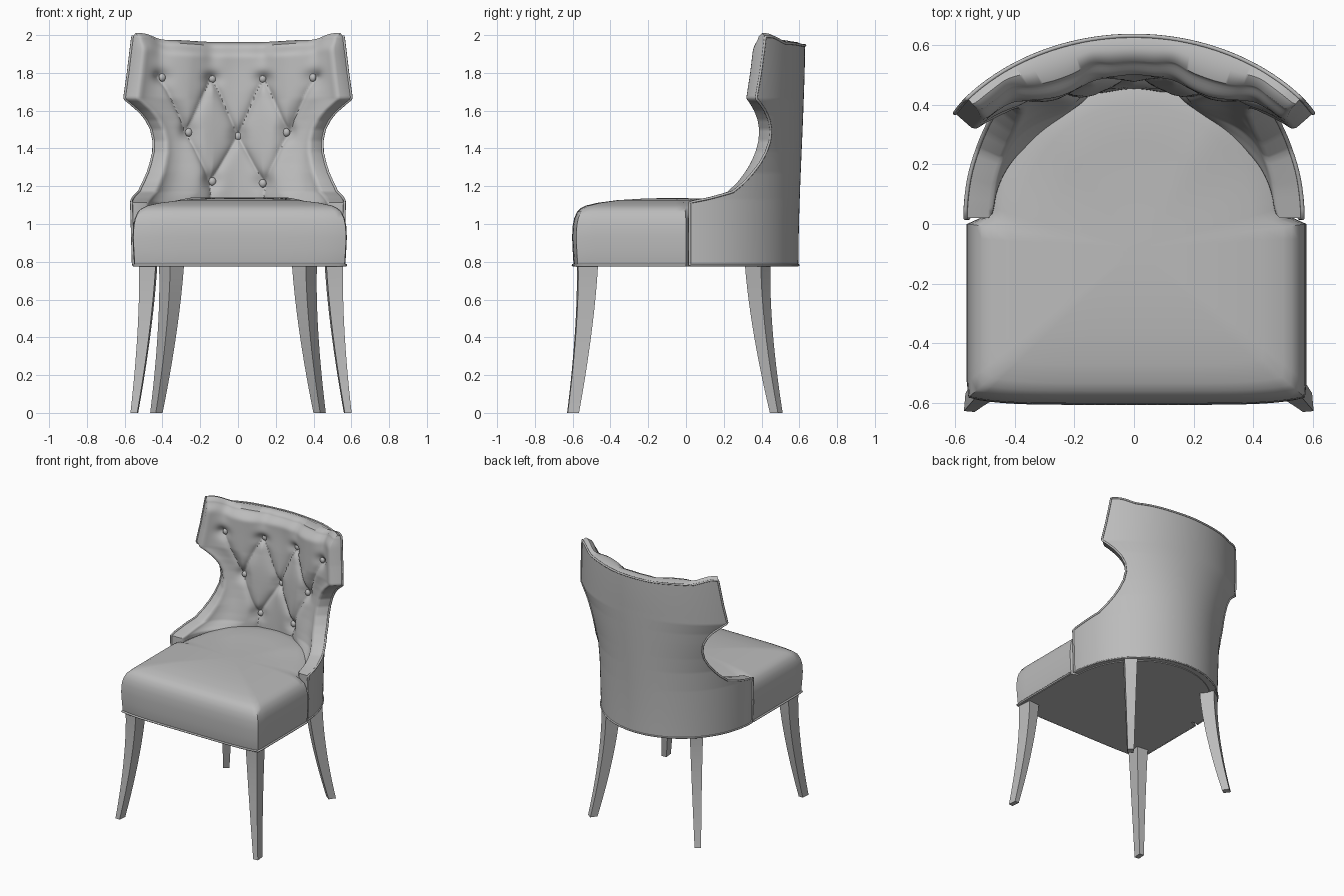
import bpy, bmesh
from math import sin, cos, asin, radians, pi, sqrt, exp
from mathutils import Vector, Matrix

cube = bpy.data.objects.get("Cube")
if cube:
    bpy.data.objects.remove(cube)

grey = bpy.data.materials.new("plain grey")
grey.use_nodes = True
COLOUR = (0.5, 0.5, 0.5, 1)
grey.diffuse_color = COLOUR
grey.node_tree.nodes["Principled BSDF"].inputs["Base Color"].default_value = COLOUR


def finish(name, bm, angle=40):
    bmesh.ops.recalc_face_normals(bm, faces=bm.faces)
    mesh = bpy.data.meshes.new(name)
    bm.to_mesh(mesh)
    bm.free()
    obj = bpy.data.objects.new(name, mesh)
    bpy.context.collection.objects.link(obj)
    mesh.materials.append(grey)
    bpy.ops.object.select_all(action='DESELECT')
    obj.select_set(True)
    bpy.context.view_layer.objects.active = obj
    bpy.ops.object.shade_smooth_by_angle(angle=radians(angle))
    return obj


def bridge(bm, a, b, closed=True):
    n = len(a)
    for i in range(n if closed else n - 1):
        j = (i + 1) % n
        bm.faces.new((a[i], a[j], b[j], b[i]))


def piping(name, points, radius, closed=False):
    curve = bpy.data.curves.new(name, 'CURVE')
    curve.dimensions = '3D'
    curve.bevel_depth = radius
    curve.bevel_resolution = 2
    spline = curve.splines.new('POLY')
    spline.points.add(len(points) - 1)
    for p, co in zip(spline.points, points):
        p.co = (*co, 1)
    spline.use_cyclic_u = closed
    curve.materials.append(grey)
    bpy.context.collection.objects.link(bpy.data.objects.new(name, curve))


def lerp_table(table, z):
    for (z0, v0), (z1, v1) in zip(table, table[1:]):
        if z <= z1:
            return v0 + (v1 - v0) * max(0, z - z0) / (z1 - z0)
    return table[-1][1]


def smooth(lo, hi, x):
    t = min(1, max(0, (x - lo) / (hi - lo)))
    return t * t * (3 - 2 * t)


# Backrest shape: ellipse width and sweep angle by height
WIDTH = [(0.78, .555), (1.13, .565), (1.27, .58), (1.38, .612), (1.5, .66),
         (1.58, .69), (1.66, .738), (2, .74)]
SWEEP = [(0.78, 90), (1.115, 90), (1.135, 80), (1.17, 67), (1.22, 60.5), (1.27, 55.5),
         (1.32, 51), (1.38, 47), (1.44, 44.5), (1.5, 44), (1.55, 45.5), (1.6, 48.5),
         (1.64, 52), (1.665, 54.5), (1.8, 52), (2, 49)]

# Tufting buttons and the pleats that join them
TOP = [(x, 1.785) for x in (-.4, -.135, .13, .395)]
MID = [(-.26, 1.485), (0, 1.465), (.255, 1.485)]
LOW = [(-.135, 1.225), (.13, 1.215)]
PLEATS = [(a, b) for r, s in ((TOP, MID), (MID, LOW)) for a in r for b in s
          if abs(a[0] - b[0]) < .2]
PLEATS += [(p, (p[0], p[1] - .2)) for p in LOW]


def dent(x, z):
    """Depth pressed into the padding by pleats and buttons."""
    p = Vector((x, z))
    near = 9
    for a, b in PLEATS:
        a, d = Vector(a), Vector(b) - Vector(a)
        t = min(1, max(0, (p - a).dot(d) / d.length_squared))
        near = min(near, (p - a - d * t).length)
    button = min((p - Vector(b)).length for b in TOP + MID + LOW)
    rise = .016 * smooth(1.8, 1.95, z) * max(exp(-((x - b[0]) / .045) ** 2) for b in TOP)
    return .026 * exp(-near / .022) + .025 * exp(-(button / .045) ** 2) + rise


def back_point(theta, zr, depth):
    """Point on the shell: depth 0 is the outer face, 1 the padded inner face."""
    a, b = lerp_table(WIDTH, zr), .575 + .035 * smooth(.78, 2, zr)
    s = abs(theta) / radians(lerp_table(SWEEP, zr))
    x, y = a * sin(theta), .02 + b * cos(theta)
    n = Vector((sin(theta) / a, cos(theta) / b, 0)).normalized()
    thick = .15 - .055 * smooth(.45, .95, s) + .012 * smooth(0, .4, s) * smooth(.8, .4, s)
    thick -= .02 * smooth(1.5, 1.9, zr) * smooth(.6, 0, s)
    q = max(0, (s - .93) / .07)
    thick *= .8 + .2 * sqrt(max(0, 1 - q * q))
    thick *= 1 - .35 * smooth(1.9, 2, zr) ** 2
    if depth:
        thick -= dent(x - n.x * thick, zr) * smooth(1, .85, s)
    top = 1.945 + .012 * smooth(.1, .4, abs(x)) + .035 * smooth(.4, .53, abs(x))
    z = zr if zr < 1.7 else 1.7 + (zr - 1.7) * (top - 1.7) / .3
    return Vector((x, y, z)) - n * thick * depth


# Curved backrest with padded inner face
COLS = 128
heights = [.78 + .32 * i / 5 for i in range(5)] + [1.1 + .1 * i / 14 for i in range(14)]
heights += [1.2 + .8 * i / 80 for i in range(81)]


def back_row(z, depth):
    sweep = radians(lerp_table(SWEEP, z))
    return [back_point(sweep * (2 * i / COLS - 1), z, depth) for i in range(COLS + 1)]


bm = bmesh.new()
outer = [[bm.verts.new(p) for p in back_row(z, 0)] for z in heights]
inner = [[bm.verts.new(p) for p in back_row(z, 1)] for z in heights]
for k in range(len(heights) - 1):
    bridge(bm, outer[k] + inner[k][::-1], outer[k + 1] + inner[k + 1][::-1])
bridge(bm, outer[0], inner[0], False)
ridge = [bm.verts.new((o.co + i.co) / 2 + Vector((0, 0, .018)))
         for o, i in zip(outer[-1], inner[-1])]
bridge(bm, outer[-1], ridge, False)
bridge(bm, ridge, inner[-1], False)
for e in (0, -1):
    bm.faces.new((outer[-1][e], ridge[e], inner[-1][e]))
finish("backrest", bm, 50)

# Piping round the outer edge of the backrest
rim = [[back_row(z, 0)[e] for z in heights] for e in (0, -1)]
piping("backrest_piping", rim[0] + back_row(2, 0)[1:-1] + rim[1][::-1], .007)
piping("backrest_base_piping", [p + Vector((0, 0, .002)) for p in back_row(.78, 0)], .006)

# Tufting buttons
bm = bmesh.new()
for bx, bz in TOP + MID + LOW:
    theta = asin(bx / .7)
    for _ in range(12):
        theta += (bx - back_point(theta, bz, 1).x) / .7
    place = Matrix.Translation(back_point(theta, bz, 1)) @ Matrix.Rotation(-theta, 4, 'Z')
    bmesh.ops.create_uvsphere(bm, u_segments=16, v_segments=10, radius=.021,
                              matrix=place @ Matrix.Diagonal((1, .8, 1.05, 1)))
finish("buttons", bm, 60)

# Seat cushion: straight front and sides, rounded back tucked into the backrest
half = []
for i in range(17):
    x = .56 * i / 16
    half.append((x, -.6 + .022 * (x / .56) ** 6))
half += [(.564, -.575 + .575 * i / 12) for i in range(1, 13)]
half += [(.52 * cos(pi / 2 * i / 20), .02 + .54 * sin(pi / 2 * i / 20)) for i in range(21)]
outline = half + [(-x, y) for x, y in half[-2:0:-1]]
RINGS = [(.985, .775), (.992, .79), (1, .86), (1.006, .93), (1, .99), (.985, 1.03),
         (.955, 1.065), (.92, 1.083), (.87, 1.097), (.75, 1.112), (.55, 1.126),
         (.3, 1.134), (.1, 1.137)]
SHIFT = .009


def seat_ring(scale, z):
    lift = smooth(1.0, 1.1, z)
    return [(x * scale + SHIFT, -.08 + (y + .08) * scale,
             z + lift * .035 * smooth(-.5, .1, y) * smooth(.3, .9, scale) * smooth(.56, .3, abs(x)))
            for x, y in outline]


bm = bmesh.new()
rings = [[bm.verts.new(p) for p in seat_ring(s, z)] for s, z in RINGS]
for a, b in zip(rings, rings[1:]):
    bridge(bm, a, b)
bm.faces.new(rings[0])
bm.faces.new(rings[-1])
finish("seat", bm, 50)
front = [p for p in seat_ring(.997, .782) if p[1] < 0]
front.sort(key=lambda p: (p[0] > SHIFT, p[1] if p[0] > SHIFT else -p[1]))
left = [p for p in seat_ring(.997, .782)[:29]]
right = [(2 * SHIFT - x, y, z) for x, y, z in left]
piping("seat_piping", right[:0:-1] + left, .007)


# Tapered, outward curving legs
def leg(name, top, foot, size_top, size_foot, turn):
    bm = bmesh.new()
    rows = []
    for i in range(13):
        t = i / 12
        w = t ** 1.6
        cx, cy = (p + (q - p) * w for p, q in zip(top, foot))
        hx, hy = (p + (q - p) * t ** .9 for p, q in zip(size_top, size_foot))
        c, s = cos(turn), sin(turn)
        rows.append([bm.verts.new((cx + u * hx * c - v * hy * s, cy + u * hx * s + v * hy * c,
                                   .79 * (1 - t)))
                     for u, v in ((-1, -1), (1, -1), (1, 1), (-1, 1))])
    for a, b in zip(rows, rows[1:]):
        bridge(bm, a, b)
    bm.faces.new(rows[0])
    bm.faces.new(rows[-1])
    finish(name, bm, 30)


for side, label in ((1, "left"), (-1, "right")):
    off = .016
    leg("front_leg_" + label, (side * .492 + off, -.522), (side * .565 + off, -.598),
        (.045, .053), (.018, .03), side * radians(5))
    leg("back_leg_" + label, (side * .352, .38), (side * .432, .478),
        (.045, .052), (.022, .026), side * radians(-35))
